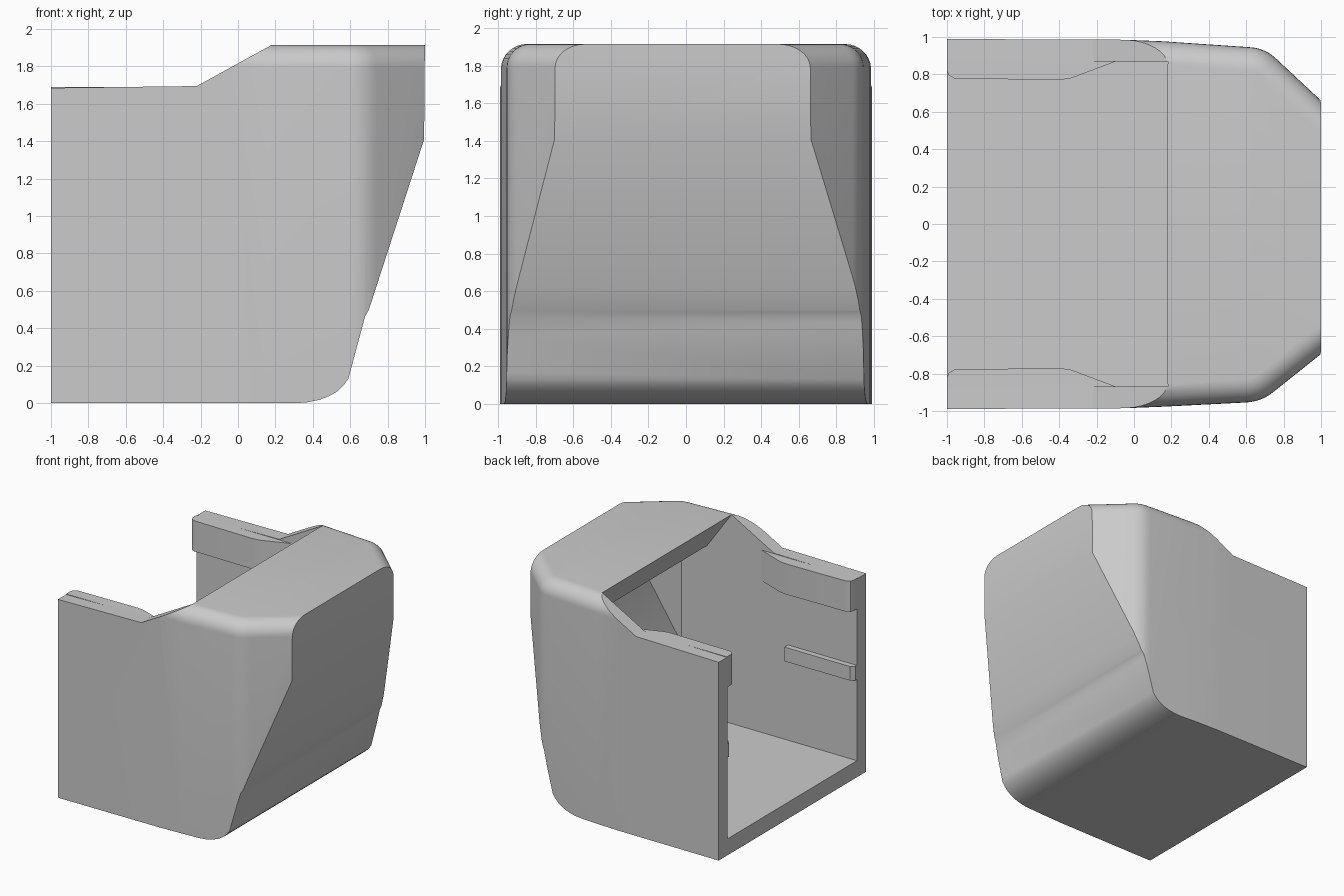
import bpy, bmesh, math
from mathutils import Vector

cube = bpy.data.objects.get("Cube")
if cube:
    bpy.data.objects.remove(cube, do_unlink=True)

grey = bpy.data.materials.new("plain_grey")
grey.use_nodes = True
GREY = (0.6, 0.6, 0.6, 1)
grey.diffuse_color = GREY
grey.node_tree.nodes["Principled BSDF"].inputs["Base Color"].default_value = GREY


def prism(name, points, depth, place, top_radius=0.0):
    """Extrude a 2D outline between two depths; place(u, v, d) gives 3D."""
    bm = bmesh.new()
    low, high = ([bm.verts.new(place(u, v, d)) for u, v in points] for d in depth)
    n = len(points)
    bm.faces.new(low)
    cap = bm.faces.new(high)
    for i in range(n):
        j = (i + 1) % n
        bm.faces.new((low[i], low[j], high[j], high[i]))
    bmesh.ops.recalc_face_normals(bm, faces=bm.faces[:])
    if top_radius:
        bmesh.ops.bevel(bm, geom=list(cap.edges), offset=top_radius,
                        segments=8, profile=0.5, affect='EDGES')
    mesh = bpy.data.meshes.new(name)
    bm.to_mesh(mesh)
    bm.free()
    mesh.materials.append(grey)
    ob = bpy.data.objects.new(name, mesh)
    bpy.context.collection.objects.link(ob)
    return ob


def plan(x, y, z):
    return (x, y, z)


def side(x, z, y):
    return (x, y, z)


def combine(target, tool, operation):
    mod = target.modifiers.new("cut", 'BOOLEAN')
    mod.operation, mod.object, mod.solver = operation, tool, 'EXACT'
    bpy.context.view_layer.objects.active = target
    bpy.ops.object.modifier_apply(modifier=mod.name)
    bpy.data.objects.remove(tool, do_unlink=True)


def fillet(a, corner, b, radius, steps=6):
    """Soft corner between the directions of a and b."""
    a, c, b = Vector(a), Vector(corner), Vector(b)
    p, q = c + (a - c).normalized() * radius, c + (b - c).normalized() * radius
    return [tuple(p.lerp(c, t).lerp(c.lerp(q, t), t))
            for t in (i / steps for i in range(steps + 1))]


# Outer shell: rounded plan outline trimmed by the side profile
left = [(-1.2, 0.99), (-0.05, 0.985), (0.15, 0.977)]
left += fillet((0, 0.985), (0.7, 0.94), (1, 0.66), 0.08) + [(1.2, 0.473)]
right = [(-1.2, -0.99), (-0.05, -0.985), (0.15, -0.977)]
right += fillet((0, -0.985), (0.68, -0.95), (1, -0.695), 0.08) + [(1.2, -0.536)]
shell = prism("shell", right + left[::-1], (-0.1, 1.915), plan, 0.125)
profile = [(-1, 0), (0.31, 0), (0.37, 0.004), (0.43, 0.016), (0.485, 0.036),
           (0.53, 0.062), (0.565, 0.095), (0.59, 0.13), (0.68, 0.465),
           (0.70, 0.5), (0.995, 1.41), (1, 2.014), (0.36, 2.014),
           (-0.22, 1.695), (-1, 1.685)]
combine(shell, prism("profile_cutter", profile, (-1.1, 1.1), side), 'INTERSECT')

# Hollow inside, open at the back and over the rear half of the top
half = [(-1.3, 0.868), (0.65, 0.868), (1.1, 0.437)]
room = prism("room_cutter", [(x, -y) for x, y in half] + half[::-1], (-0.1, 2.2), plan)
inner = [(-1.2, 0.14), (0.47, 0.14), (0.575, 0.47), (0.88, 1.4), (0.88, 1.59),
         (0.41, 1.59), (0.18, 1.915), (0.18, 2.1), (-1.2, 2.1)]
combine(room, prism("inner_cutter", inner, (-1, 1), side), 'INTERSECT')
combine(shell, room, 'DIFFERENCE')

# Thick grips on the wall tops and thin rails below them
grip = [(-1, 0.88), (-1, 0.82), (-0.99, 0.795), (-0.96, 0.778), (-0.4, 0.77),
        (-0.34, 0.778), (-0.1, 0.868), (-0.1, 0.88)]
rail = [(-1, 0.88), (-1, 0.85), (-0.97, 0.82), (-0.35, 0.82), (-0.35, 0.88)]
parts = [shell]
for name, s in (("left", 1), ("right", -1)):
    parts.append(prism(name + "_grip", [(x, s * y) for x, y in grip], (1.43, 1.69), plan))
    parts.append(prism(name + "_rail", [(x, s * y) for x, y in rail], (0.83, 0.95), plan))

# Smooth shading with crisp edges
bpy.ops.object.select_all(action='DESELECT')
for ob in parts:
    ob.select_set(True)
bpy.context.view_layer.objects.active = shell
bpy.ops.object.shade_smooth_by_angle(angle=math.radians(25))
